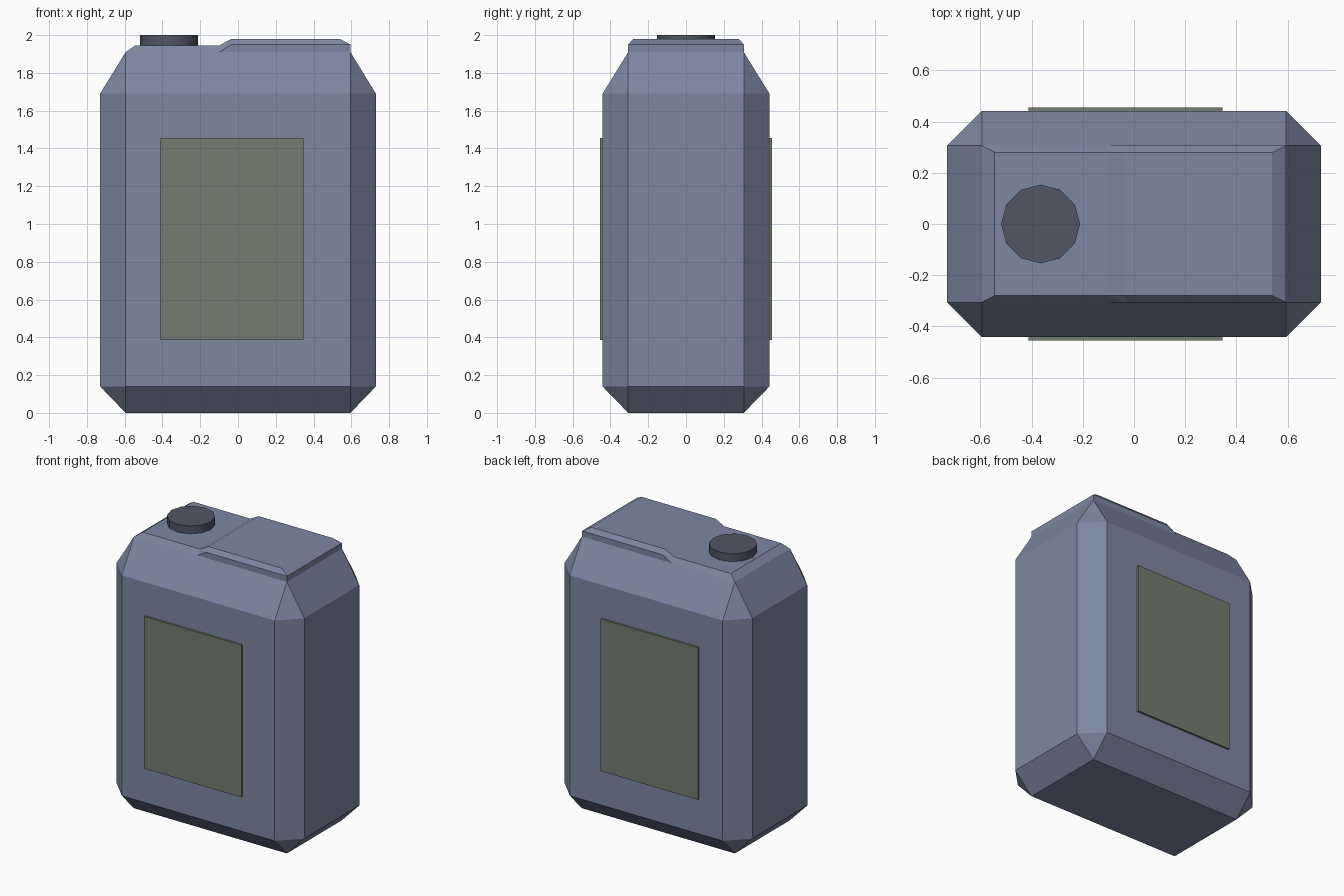
import bpy, bmesh, math

if "Cube" in bpy.data.objects:
    bpy.data.objects.remove(bpy.data.objects["Cube"])

W, D = 0.73, 0.442        # body half width / depth
WI, DI = 0.595, 0.306     # half size of the chamfered ends


def material(name, rgb):
    m = bpy.data.materials.new(name)
    m.diffuse_color = (*rgb, 1)
    m.use_nodes = True
    m.node_tree.nodes["Principled BSDF"].inputs["Base Color"].default_value = m.diffuse_color
    return m


BLUE = material("slate blue plastic", (0.205, 0.242, 0.361))
OLIVE = material("olive label", (0.178, 0.205, 0.159))
DARK = material("dark cap plastic", (0.084, 0.091, 0.127))


def finish(bm, name, mat):
    bmesh.ops.recalc_face_normals(bm, faces=bm.faces)
    me = bpy.data.meshes.new(name)
    bm.to_mesh(me)
    bm.free()
    me.materials.append(mat)
    ob = bpy.data.objects.new(name, me)
    bpy.context.collection.objects.link(ob)
    return ob


def hull(bm, half_points):
    """Convex solid from points mirrored front to back."""
    verts = [bm.verts.new((x, s * y, z)) for x, y, z in half_points for s in (-1, 1)]
    bmesh.ops.convex_hull(bm, input=verts)
    loose = [v for v in verts if v.is_valid and not v.link_faces]
    bmesh.ops.delete(bm, geom=loose, context='VERTS')


# Body: chamfered box, tapered shoulders, low shelf and raised top
bm = bmesh.new()
main = []
for s in (-1, 1):
    main += [(s * WI, DI, 0), (s * WI, DI, 1.91)]
    for z in (0.14, 1.69):
        main += [(s * WI, D, z), (s * W, DI, z)]
hull(bm, main)
STEP, RISE = -0.10, -0.035
hull(bm, [(-WI, DI, 1.91), (-0.545, 0.28, 1.945),
          (STEP, DI, 1.91), (STEP, 0.28, 1.945)])
hull(bm, [(STEP, DI, 1.91), (STEP, 0.28, 1.945),
          (RISE, DI, 1.95), (RISE, 0.28, 1.98),
          (WI, DI, 1.91), (WI, DI, 1.95), (0.54, 0.28, 1.98)])

# Remove the hidden inner faces and weld the three solids together
inner = [f for f in bm.faces
         if all(abs(v.co.z - 1.91) < 1e-4 for v in f.verts)
         or all(abs(v.co.x - STEP) < 1e-4 for v in f.verts)]
bmesh.ops.delete(bm, geom=inner, context='FACES')
for x in (STEP, RISE):
    bmesh.ops.bisect_plane(bm, geom=bm.verts[:] + bm.edges[:] + bm.faces[:],
                           dist=1e-5, plane_co=(x, 0, 0), plane_no=(1, 0, 0))
bmesh.ops.remove_doubles(bm, verts=bm.verts, dist=1e-4)
bmesh.ops.dissolve_limit(bm, angle_limit=math.radians(0.5),
                         verts=bm.verts, edges=bm.edges)
finish(bm, "canister_body", BLUE)

# Label plates on the front and back
for name, s in (("front_label", -1), ("back_label", 1)):
    bm = bmesh.new()
    bmesh.ops.create_cube(bm, size=1)
    for v in bm.verts:
        v.co = (-0.033 + v.co.x * 0.757,
                s * 0.449 + v.co.y * 0.014,
                0.92 + v.co.z * 1.07)
    finish(bm, name, OLIVE)

# Twelve-sided screw cap
bm = bmesh.new()
bmesh.ops.create_cone(bm, cap_ends=True, segments=12,
                      radius1=0.154, radius2=0.154, depth=0.056)
bmesh.ops.translate(bm, verts=bm.verts, vec=(-0.365, 0, 1.972))
cap = finish(bm, "screw_cap", DARK)
bpy.context.view_layer.objects.active = cap
cap.select_set(True)
bpy.ops.object.shade_smooth_by_angle(angle=math.radians(40))
